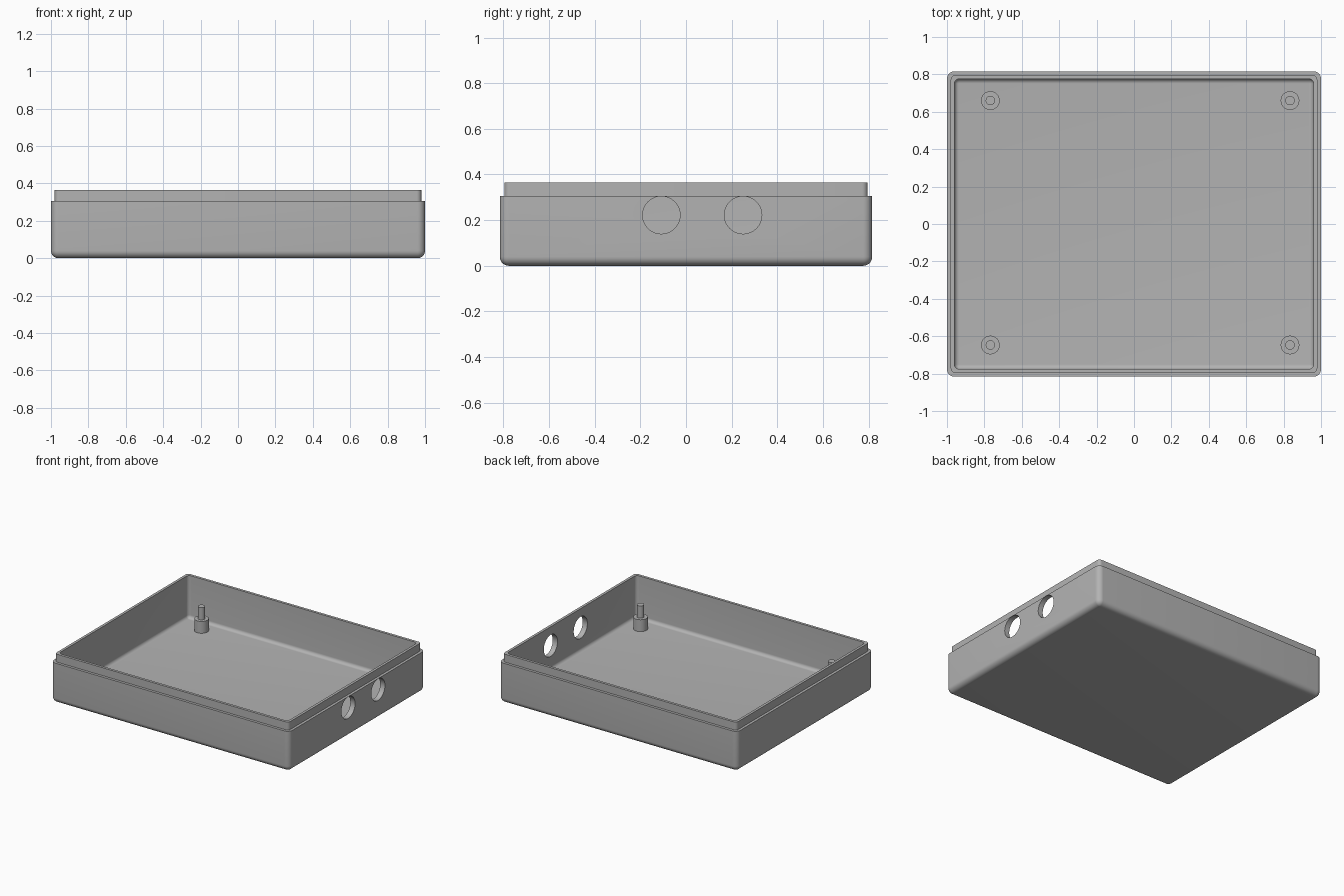
import bpy, bmesh, math
from mathutils import Vector

if "Cube" in bpy.data.objects:
    bpy.data.objects.remove(bpy.data.objects["Cube"])

HX, HY = 1.0, 0.816          # outer half sizes
LEDGE, RIM, FLOOR = 0.305, 0.365, 0.042
LIP, WALL = 0.02, 0.04       # insets of the lip and of the inner wall
R_OUT, R_IN = 0.04, 0.025    # edge radii
STEPS = 8

grey = bpy.data.materials.new("plain grey")
grey.use_nodes = True
colour = (0.45, 0.45, 0.45, 1)
grey.diffuse_color = colour
grey.node_tree.nodes["Principled BSDF"].inputs["Base Color"].default_value = colour


def finish(bm, name):
    bmesh.ops.remove_doubles(bm, verts=bm.verts, dist=1e-5)
    bmesh.ops.recalc_face_normals(bm, faces=bm.faces)
    mesh = bpy.data.meshes.new(name)
    bm.to_mesh(mesh)
    bm.free()
    mesh.materials.append(grey)
    obj = bpy.data.objects.new(name, mesh)
    bpy.context.collection.objects.link(obj)
    return obj


def select(obj):
    bpy.ops.object.select_all(action='DESELECT')
    obj.select_set(True)
    bpy.context.view_layer.objects.active = obj


def smooth(obj):
    select(obj)
    bpy.ops.object.shade_smooth_by_angle(angle=math.radians(30))


def ring(bm, inset, radius, z):
    """Rounded rectangle of vertices at height z."""
    verts = []
    for i, (sx, sy) in enumerate([(1, 1), (-1, 1), (-1, -1), (1, -1)]):
        for k in range(STEPS + 1):
            a = math.pi / 2 * (i + k / STEPS)
            verts.append(bm.verts.new((
                sx * (HX - inset - radius) + radius * math.cos(a),
                sy * (HY - inset - radius) + radius * math.sin(a), z)))
    return verts


# Tray wall section: (inset, corner radius, height), outside then inside
section = []
for k in range(STEPS + 1):
    a = math.pi / 2 * k / STEPS
    inset = R_OUT * (1 - math.sin(a))
    section.append((inset, R_OUT - inset, R_OUT * (1 - math.cos(a))))
section += [(0, R_OUT, LEDGE), (LIP, R_IN, LEDGE), (LIP, R_IN, RIM), (WALL, R_IN, RIM)]
for k in range(STEPS + 1):
    a = math.pi / 2 * k / STEPS
    inset = R_IN * (1 - math.cos(a))
    section.append((WALL + inset, R_IN - inset, FLOOR + R_IN * (1 - math.sin(a))))

bm = bmesh.new()
rings = [ring(bm, *s) for s in section]
for low, high in zip(rings, rings[1:]):
    n = len(low)
    for i in range(n):
        j = (i + 1) % n
        bm.faces.new((low[i], low[j], high[j], high[i]))
bm.faces.new(rings[0])
bm.faces.new(rings[-1])
tray = finish(bm, "tray")

# Two round cable holes through the +x wall
for y in (-0.108, 0.25):
    bpy.ops.mesh.primitive_cylinder_add(vertices=64, radius=0.082, depth=0.3,
                                        location=(HX, y, 0.222),
                                        rotation=(0, math.pi / 2, 0))
    cutter = bpy.context.object
    cutter.hide_render = True
    select(tray)
    cut = tray.modifiers.new("cable_hole", 'BOOLEAN')
    cut.operation = 'DIFFERENCE'
    cut.solver = 'EXACT'
    cut.object = cutter
    bpy.ops.object.modifier_apply(modifier=cut.name)
    bpy.data.objects.remove(cutter)
smooth(tray)


# Stepped mounting posts, each a turned profile of (radius, height)
def post(name, x, y):
    bm = bmesh.new()
    profile = [(0, FLOOR - 0.01), (0.05, FLOOR - 0.01), (0.05, 0.132),
               (0.025, 0.132), (0.025, 0.225), (0, 0.225)]
    verts = [bm.verts.new((r, 0, z)) for r, z in profile]
    edges = [bm.edges.new(pair) for pair in zip(verts, verts[1:])]
    bmesh.ops.spin(bm, geom=verts + edges, cent=(0, 0, 0), axis=(0, 0, 1),
                   angle=math.tau, steps=32)
    obj = finish(bm, name)
    obj.location = Vector((x, y, 0))
    smooth(obj)


for side, x in (("right", -0.768), ("left", 0.834)):
    for end, y in (("front", -0.647), ("back", 0.66)):
        post(f"{end}_{side}_post", x, y)
